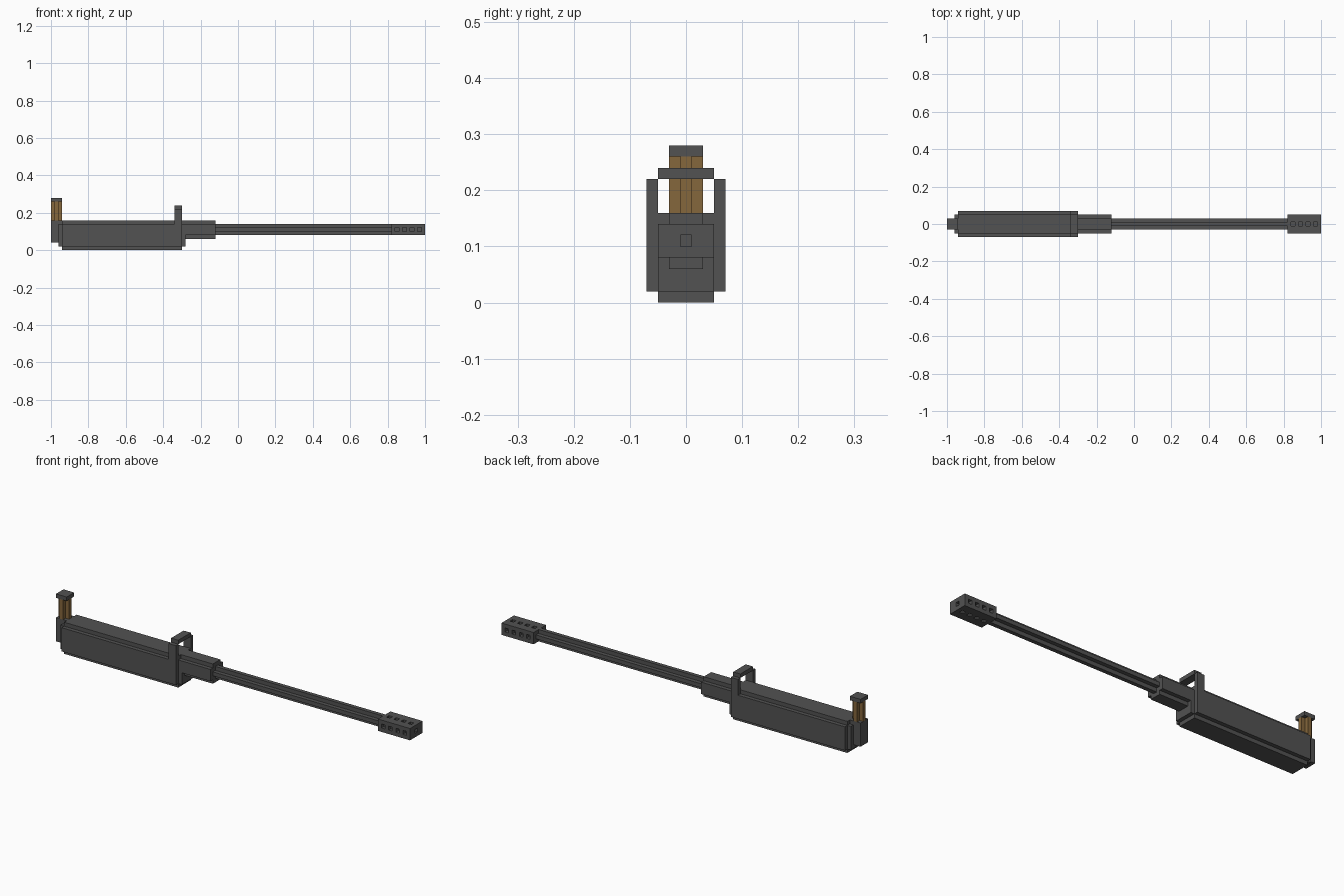
import bpy, bmesh
from mathutils import Vector

if "Cube" in bpy.data.objects:
    bpy.data.objects.remove(bpy.data.objects["Cube"])


def material(name, rgb):
    m = bpy.data.materials.new(name)
    m.diffuse_color = (*rgb, 1)
    m.use_nodes = True
    m.node_tree.nodes["Principled BSDF"].inputs["Base Color"].default_value = m.diffuse_color
    return m


GREY = material("dark_gunmetal", (0.085, 0.085, 0.085))
BROWN = material("wood_brown", (0.235, 0.135, 0.045))


def finish(name, bm, mat):
    bmesh.ops.recalc_face_normals(bm, faces=bm.faces)
    me = bpy.data.meshes.new(name)
    bm.to_mesh(me)
    bm.free()
    me.materials.append(mat)
    ob = bpy.data.objects.new(name, me)
    bpy.context.collection.objects.link(ob)
    return ob


def add_box(bm, x, y, z):
    vs = bmesh.ops.create_cube(bm, size=1)["verts"]
    for v in vs:
        v.co = Vector([(r[0] + r[1]) / 2 + c * (r[1] - r[0]) for r, c in zip((x, y, z), v.co)])


def box(name, x, y, z, mat=GREY):
    bm = bmesh.new()
    add_box(bm, x, y, z)
    return finish(name, bm, mat)


def stepped_bar(name, span, centre, outer, inner, place, mat=GREY):
    """Extrude a cross-shaped profile; outer/inner are half sizes on both axes."""
    (A, B), (a, b) = outer, inner
    quarter = [(A, b), (a, b), (a, B)]
    pts = quarter + [(-u, v) for u, v in reversed(quarter)]
    pts += [(-u, -v) for u, v in quarter] + [(u, -v) for u, v in reversed(quarter)]
    bm = bmesh.new()
    face = bm.faces.new([bm.verts.new(place(span[0], u + centre[0], v + centre[1])) for u, v in pts])
    ext = bmesh.ops.extrude_face_region(bm, geom=[face])["geom"]
    step = Vector(place(span[1], 0, 0)) - Vector(place(span[0], 0, 0))
    bmesh.ops.translate(bm, vec=step, verts=[g for g in ext if isinstance(g, bmesh.types.BMVert)])
    return finish(name, bm, mat)


def along_x(t, u, v):
    return (t, u, v)


def along_z(t, u, v):
    return (u, v, t)


# Receiver with its end plates
stepped_bar("receiver", (-0.94, -0.30), (0, 0.08), (0.07, 0.08), (0.05, 0.06), along_x)
box("receiver_back_plate", (-0.96, -0.94), (-0.05, 0.05), (0.02, 0.14))
box("receiver_front_plate", (-0.30, -0.28), (-0.05, 0.05), (0.02, 0.14))

# Barrel jacket and barrel
stepped_bar("barrel_jacket", (-0.30, -0.12), (0, 0.11), (0.05, 0.05), (0.03, 0.03), along_x)
stepped_bar("barrel", (-0.12, 0.82), (0, 0.11), (0.03, 0.03), (0.01, 0.01), along_x)

# Muzzle block with vent pockets on four sides and a bore
muzzle = box("muzzle_brake", (0.82, 1.0), (-0.05, 0.05), (0.08, 0.14))
bm = bmesh.new()
for i in range(4):
    x = (0.84 + 0.04 * i, 0.86 + 0.04 * i)
    for s in (-1, 1):
        add_box(bm, x, sorted((s * 0.03, s * 0.06)), (0.10, 0.12))
        add_box(bm, x, (-0.01, 0.01), sorted((0.11 + s * 0.011, 0.11 + s * 0.04)))
add_box(bm, (0.981, 1.01), (-0.01, 0.01), (0.10, 0.12))
cutter = finish("vent_cutter", bm, GREY)
cutter.hide_render = True
mod = muzzle.modifiers.new("vents", "BOOLEAN")
mod.operation = "DIFFERENCE"
mod.solver = "EXACT"
mod.object = cutter
bpy.context.view_layer.objects.active = muzzle
bpy.ops.object.modifier_apply(modifier=mod.name)
bpy.data.objects.remove(cutter)

# Sight frame
for side, s in (("right", -1), ("left", 1)):
    box("sight_post_" + side, (-0.34, -0.30), sorted((s * 0.05, s * 0.07)), (0.14, 0.22))
box("sight_top_bar", (-0.34, -0.30), (-0.05, 0.05), (0.22, 0.24))

# Rear grip
box("grip_base", (-1.0, -0.96), (-0.03, 0.03), (0.04, 0.14))
box("grip_seat", (-1.0, -0.94), (-0.03, 0.03), (0.14, 0.16))
stepped_bar("grip_handle", (0.16, 0.26), (-0.97, 0), (0.03, 0.03), (0.01, 0.01), along_z, BROWN)
box("grip_cap", (-1.0, -0.94), (-0.03, 0.03), (0.26, 0.28))
